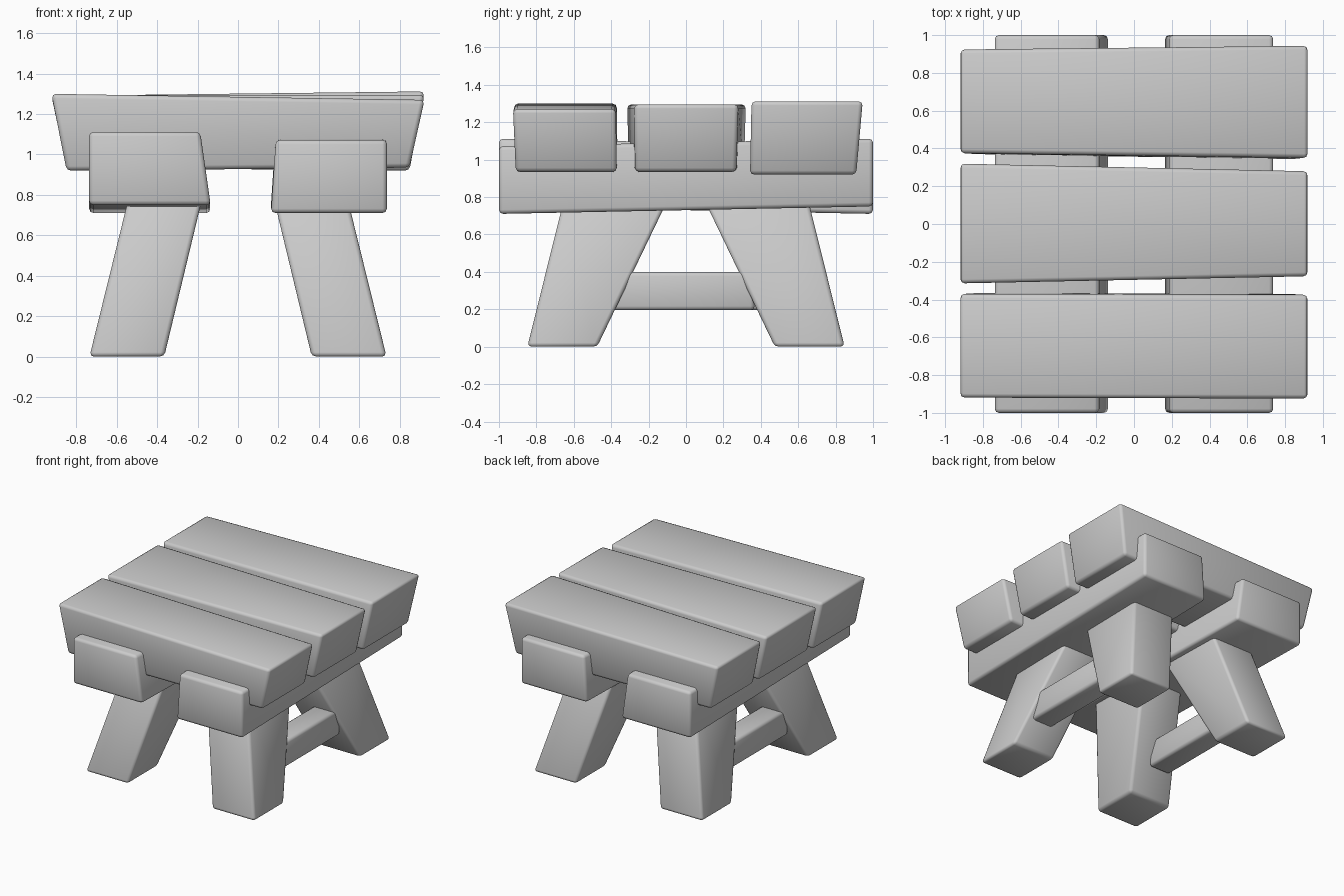
import bpy, bmesh

if "Cube" in bpy.data.objects:
    bpy.data.objects.remove(bpy.data.objects["Cube"])


def block(name, end_a, end_b, bevel=0.022):
    """Skewed rounded block between two four-cornered ends."""
    bm = bmesh.new()
    a = [bm.verts.new(p) for p in end_a]
    b = [bm.verts.new(p) for p in end_b]
    bm.faces.new(a)
    bm.faces.new(b[::-1])
    for i in range(4):
        j = (i + 1) % 4
        bm.faces.new((a[i], b[i], b[j], a[j]))
    bmesh.ops.recalc_face_normals(bm, faces=bm.faces[:])
    bmesh.ops.bevel(bm, geom=bm.edges[:], offset=bevel, segments=2,
                    profile=0.5, affect='EDGES')
    for f in bm.faces:
        f.smooth = True
    me = bpy.data.meshes.new(name)
    bm.to_mesh(me)
    bm.free()
    ob = bpy.data.objects.new(name, me)
    bpy.context.collection.objects.link(ob)
    return ob


# Seat planks: each end is (y0 top, y1 top, y0 bottom, y1 bottom, z0, z1)
planks = {
    "front_plank": ((-0.92, -0.37, -0.905, -0.365, 0.92, 1.30),
                    (-0.925, -0.375, -0.91, -0.37, 0.935, 1.27)),
    "middle_plank": ((-0.315, 0.32, -0.305, 0.31, 0.935, 1.295),
                     (-0.277, 0.28, -0.272, 0.268, 0.935, 1.295)),
    "back_plank": ((0.375, 0.925, 0.37, 0.905, 0.935, 1.29),
                   (0.35, 0.945, 0.342, 0.91, 0.92, 1.312)),
}
for name, ends in planks.items():
    quads = []
    for s, (t0, t1, b0, b1, z0, z1) in zip((-1, 1), ends):
        xt, xb = 0.923 * s, 0.848 * s
        quads.append([(xb, b0, z0), (xb, b1, z0), (xt, t1, z1), (xt, t0, z1)])
    block(name, *quads)

# Two support beams, tilted in opposite directions
for side, s, inner_bottom, z_front, z_back in (
        ("left", -1, 0.135, 0.75, 0.71), ("right", 1, 0.163, 0.71, 0.75)):
    quads = [[(s * 0.737, y, z), (s * inner_bottom, y, z),
              (s * 0.187, y, z + 0.362), (s * 0.737, y, z + 0.362)]
             for y, z in ((-1, z_front), (1, z_back))]
    block(side + "_beam", *quads)

# Four splayed legs, wider at the top
for side, sx in (("left", -1), ("right", 1)):
    for end, sy in (("front", -1), ("back", 1)):
        quads = []
        for z, x0, x1, y0, y1 in ((0.0, 0.365, 0.735, 0.475, 0.848),
                                  (0.79, 0.175, 0.54, 0.095, 0.652)):
            quads.append([(sx * x0, sy * y0, z), (sx * x1, sy * y0, z),
                          (sx * x1, sy * y1, z), (sx * x0, sy * y1, z)])
        block(f"{end}_{side}_leg", *quads)

# Two stretchers joining front and back legs
for side, s in (("left", -1), ("right", 1)):
    quads = [[(s * 0.45, s * y, 0.195), (s * 0.635, s * y, 0.195),
              (s * 0.635, s * y, 0.40), (s * 0.45, s * y, 0.40)]
             for y in (-0.48, 0.367)]
    block(side + "_stretcher", *quads)
